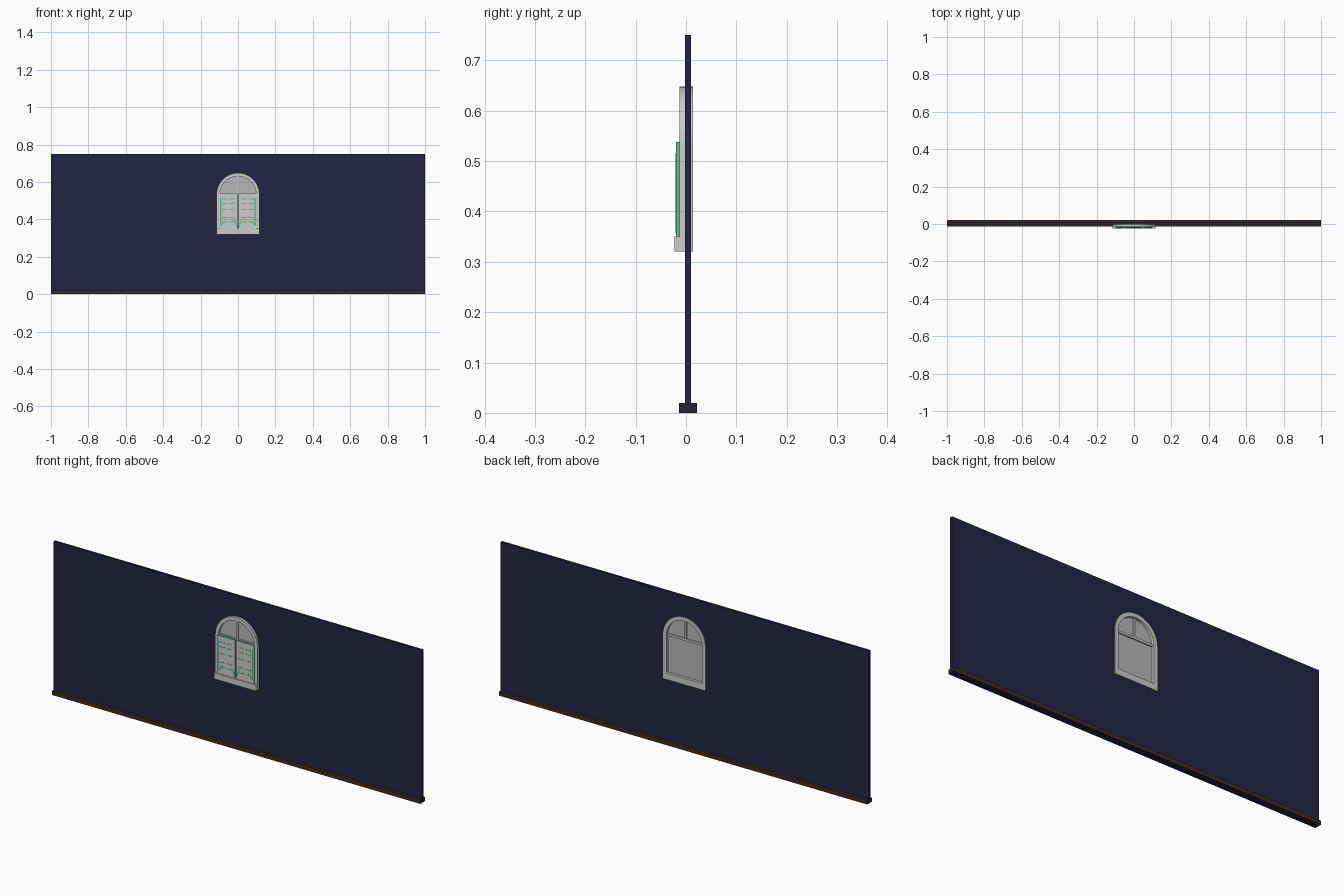
import bpy, bmesh, math
from mathutils import Vector

if "Cube" in bpy.data.objects:
    bpy.data.objects.remove(bpy.data.objects["Cube"])


def material(name, rgb):
    m = bpy.data.materials.new(name)
    m.diffuse_color = (*rgb, 1)
    m.use_nodes = True
    m.node_tree.nodes["Principled BSDF"].inputs["Base Color"].default_value = m.diffuse_color
    return m


NAVY = material("navy", (0.017, 0.017, 0.054))
BROWN = material("dark brown", (0.05, 0.027, 0.014))
STONE = material("light grey", (0.6, 0.6, 0.6))
PANE = material("pane grey", (0.48, 0.48, 0.48))
GREEN = material("green", (0.1, 0.55, 0.24))


def finish(name, bm, mats):
    bmesh.ops.recalc_face_normals(bm, faces=bm.faces)
    me = bpy.data.meshes.new(name)
    bm.to_mesh(me)
    bm.free()
    ob = bpy.data.objects.new(name, me)
    bpy.context.collection.objects.link(ob)
    for m in mats:
        me.materials.append(m)
    return ob


def box(name, x, y, z, *mats):
    bm = bmesh.new()
    bmesh.ops.create_cube(bm, size=1)
    for v in bm.verts:
        v.co = Vector([(a + b) / 2 + c * (b - a) for c, (a, b) in zip(v.co, (x, y, z))])
    return finish(name, bm, mats)


SPRING, SEG = 0.533, 24


def arch(r, bottom):
    pts = [(r * math.cos(math.pi * i / SEG), SPRING + r * math.sin(math.pi * i / SEG))
           for i in range(SEG + 1)]
    return [(r, bottom)] + pts + [(-r, bottom)]


def arch_solid(name, r, bottom, y0, y1, mat):
    bm = bmesh.new()
    f = bm.faces.new([bm.verts.new((x, y0, z)) for x, z in arch(r, bottom)])
    g = bmesh.ops.extrude_face_region(bm, geom=[f])["geom"]
    bmesh.ops.translate(bm, vec=(0, y1 - y0, 0),
                        verts=[v for v in g if isinstance(v, bmesh.types.BMVert)])
    return finish(name, bm, [mat])


# Wall, built as a front and back sheet around the arched opening
bm = bmesh.new()
R, LOW, TOP = 0.113, 0.325, 0.75


def wall_face(pts):
    vs = [bm.verts.new((x, -0.002, z)) for x, z in pts]
    bm.faces.new(vs)


inner = arch(R, LOW)
wall_face([(-1, 0), (-R, 0), (-R, LOW), (-R, SPRING), (-R, TOP), (-1, TOP)])
wall_face([(R, 0), (1, 0), (1, TOP), (R, TOP), (R, SPRING), (R, LOW)])
wall_face([(-R, 0), (R, 0), (R, LOW), (-R, LOW)])
for (x0, z0), (x1, z1) in zip(inner[1:-1], inner[2:-1]):
    wall_face([(x0, z0), (x0, TOP), (x1, TOP), (x1, z1)])
bmesh.ops.remove_doubles(bm, verts=bm.verts, dist=1e-5)
g = bmesh.ops.extrude_face_region(bm, geom=bm.faces[:])["geom"]
bmesh.ops.translate(bm, vec=(0, 0.012, 0),
                    verts=[v for v in g if isinstance(v, bmesh.types.BMVert)])
finish("wall", bm, [NAVY])

# Skirting: brown faces, navy ends and underside
skirt = box("skirting", (-1, 1), (-0.014, 0.022), (0, 0.02), BROWN, NAVY)
for p in skirt.data.polygons:
    if abs(p.normal.x) > 0.5 or p.normal.z < -0.5:
        p.material_index = 1

# Arched window surround
bm = bmesh.new()
out, inn = arch(0.115, 0.345), arch(0.097, 0.345)
loops = [[bm.verts.new((x, y, z)) for x, z in pts]
         for pts, y in ((out, -0.013), (inn, -0.013), (inn, 0.014), (out, 0.014))]
for k in range(4):
    a, b = loops[k], loops[(k + 1) % 4]
    for i in range(len(a) - 1):
        bm.faces.new((a[i], a[i + 1], b[i + 1], b[i]))
for i in (0, -1):
    bm.faces.new([l[i] for l in loops])
frame = finish("window_surround", bm, [STONE])
bpy.context.view_layer.objects.active = frame
frame.select_set(True)
bpy.ops.object.shade_smooth_by_angle(angle=math.radians(30))

# Sill, pane, transom and mullion
box("sill", (-0.115, 0.115), (-0.023, 0.014), (0.32, 0.35), STONE)
arch_solid("pane", 0.099, 0.348, -0.003, 0.001, PANE)
box("transom", (-0.098, 0.098), (-0.01, 0.007), (0.53, 0.541), STONE)
box("mullion", (-0.005, 0.005), (-0.009, 0.006), (0.54, 0.632), STONE)


# Pair of shutters with green edges and decoration
def bar(name, s, p, q, w):
    (x0, z0), (x1, z1) = p, q
    d = Vector((x1 - x0, z1 - z0)).normalized() * w / 2
    n = (-d.y, d.x)
    bm = bmesh.new()
    c = [(x0 - n[0], z0 - n[1]), (x1 - n[0], z1 - n[1]),
         (x1 + n[0], z1 + n[1]), (x0 + n[0], z0 + n[1])]
    f = bm.faces.new([bm.verts.new((s * x, -0.0205, z)) for x, z in c])
    g = bmesh.ops.extrude_face_region(bm, geom=[f])["geom"]
    bmesh.ops.translate(bm, vec=(0, 0.002, 0),
                        verts=[v for v in g if isinstance(v, bmesh.types.BMVert)])
    finish(name, bm, [GREEN])


for s, side in ((-1, "left"), (1, "right")):
    leaf = box(side + "_shutter", sorted((s * 0.002, s * 0.1)), (-0.02, -0.012),
               (0.35, 0.538), STONE, GREEN)
    for p in leaf.data.polygons:
        if abs(p.normal.y) < 0.5:
            p.material_index = 1
    bar(side + "_stile", s, (0.092, 0.365), (0.092, 0.515), 0.006)
    for i, z in enumerate((0.508, 0.485, 0.452, 0.41, 0.385)):
        for x in (0.018, 0.057):
            bar(side + "_slat_%d" % i, s, (x, z), (x + 0.028, z), 0.006)
    bar(side + "_inner_brace", s, (0.004, 0.358), (0.02, 0.4), 0.006)
    bar(side + "_outer_brace", s, (0.068, 0.392), (0.09, 0.37), 0.005)
